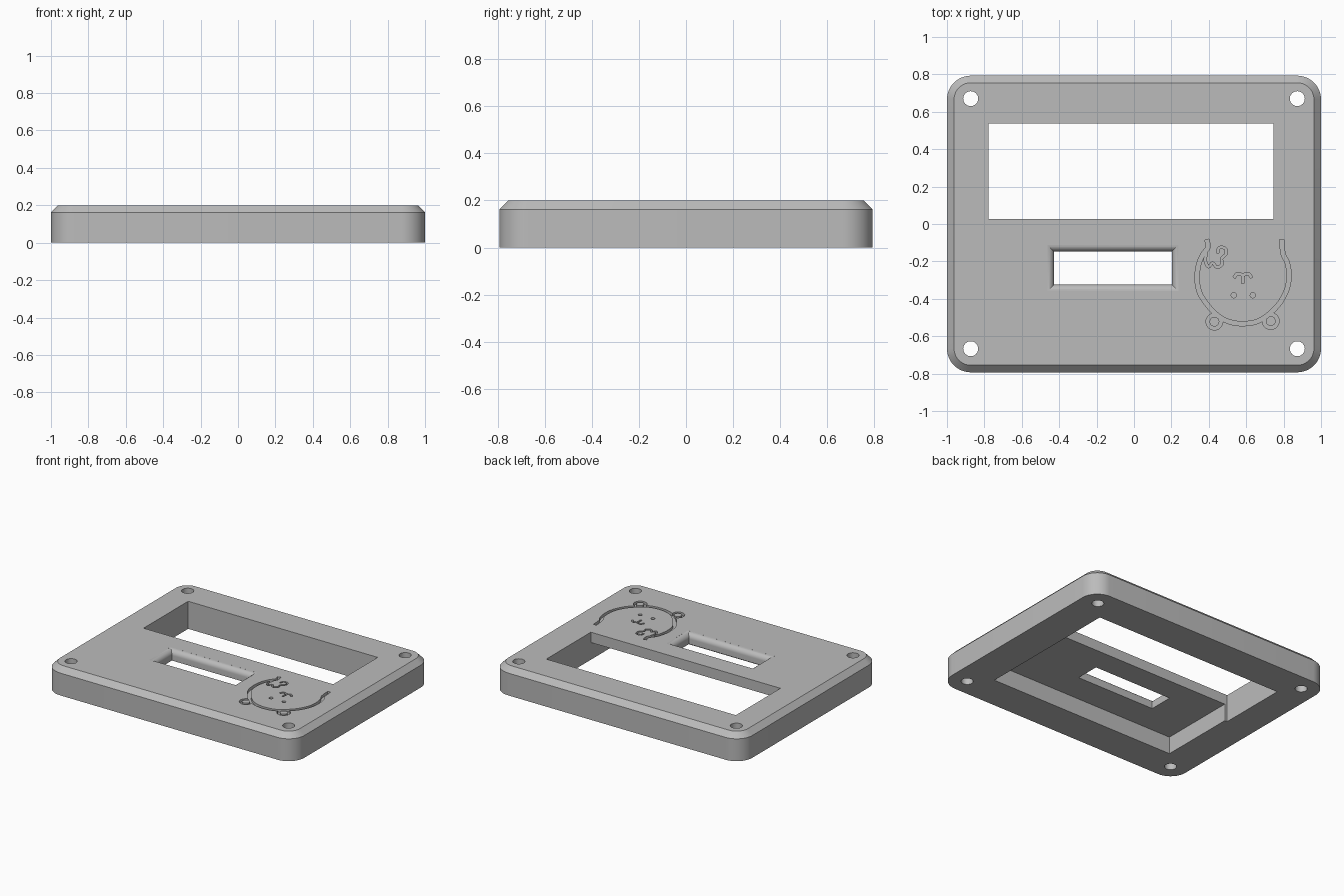
import bpy, bmesh, math
from mathutils import Vector

if "Cube" in bpy.data.objects:
    bpy.data.objects.remove(bpy.data.objects["Cube"], do_unlink=True)

grey = bpy.data.materials.new("plain grey")
grey.use_nodes = True
grey.diffuse_color = (0.5, 0.5, 0.5, 1)
grey.node_tree.nodes["Principled BSDF"].inputs["Base Color"].default_value = (0.5, 0.5, 0.5, 1)

HEIGHT, CHAMFER = 0.2, 0.038
GROOVE_DEPTH = 0.02


def loft(name, rings, closed=False):
    """Solid through matching rings of points; closed joins last ring to first."""
    bm = bmesh.new()
    loops = [[bm.verts.new(p) for p in ring] for ring in rings]
    n = len(loops[0])
    pairs = list(zip(loops, loops[1:]))
    if closed:
        pairs.append((loops[-1], loops[0]))
    for a, b in pairs:
        for i in range(n):
            j = (i + 1) % n
            bm.faces.new((a[i], a[j], b[j], b[i]))
    if not closed:
        bm.faces.new(loops[0])
        bm.faces.new(loops[-1])
    bmesh.ops.recalc_face_normals(bm, faces=bm.faces)
    mesh = bpy.data.meshes.new(name)
    bm.to_mesh(mesh)
    bm.free()
    mesh.materials.append(grey)
    ob = bpy.data.objects.new(name, mesh)
    bpy.context.collection.objects.link(ob)
    return ob


def rect(x0, x1, y0, y1, z, grow=0.0):
    return [(x0 - grow, y0 - grow, z), (x1 + grow, y0 - grow, z),
            (x1 + grow, y1 + grow, z), (x0 - grow, y1 + grow, z)]


def circle(x, y, r, z, n=32):
    return [(x + r * math.cos(2 * math.pi * i / n), y + r * math.sin(2 * math.pi * i / n), z)
            for i in range(n)]


def rounded(hx, hy, r, z, n=12):
    pts = []
    for k, (sx, sy) in enumerate(((1, 1), (-1, 1), (-1, -1), (1, -1))):
        for i in range(n + 1):
            a = math.pi / 2 * (k + i / n)
            pts.append((sx * (hx - r) + r * math.cos(a), sy * (hy - r) + r * math.sin(a), z))
    return pts


def cut(cutter):
    cutter.hide_render = True
    mod = plate.modifiers.new("cut", "BOOLEAN")
    mod.operation = "DIFFERENCE"
    mod.solver = "EXACT"
    mod.use_self = True
    mod.object = cutter
    bpy.context.view_layer.objects.active = plate
    bpy.ops.object.modifier_apply(modifier=mod.name)
    bpy.data.objects.remove(cutter, do_unlink=True)


def smooth_path(pts, steps=4):
    """Catmull-Rom curve through the points."""
    p = [Vector(q) for q in pts]
    p = [2 * p[0] - p[1]] + p + [2 * p[-1] - p[-2]]
    out = []
    for a, b, c, d in zip(p, p[1:], p[2:], p[3:]):
        for s in range(steps):
            t = s / steps
            out.append(0.5 * (2 * b + (c - a) * t + (2 * a - 5 * b + 4 * c - d) * t * t
                              + (3 * b - a - 3 * c + d) * t ** 3))
    return out + [p[-2]]


def groove(pts, width):
    """Cut a narrow channel into the top face along a path."""
    path = smooth_path(pts)
    rings = []
    for i, p in enumerate(path):
        d = path[min(i + 1, len(path) - 1)] - path[max(i - 1, 0)]
        n = Vector((-d.y, d.x)).normalized() * width / 2
        lo, hi = HEIGHT - GROOVE_DEPTH, HEIGHT + 0.03
        a, b = p + n, p - n
        rings.append([(a.x, a.y, lo), (b.x, b.y, lo), (b.x, b.y, hi), (a.x, a.y, hi)])
    cut(loft("groove_cutter", rings))


# Rounded plate with chamfered top rim
plate = loft("cover_plate", [
    rounded(1.0, 0.793, 0.127, 0),
    rounded(1.0, 0.793, 0.127, HEIGHT - CHAMFER),
    rounded(1.0 - CHAMFER, 0.793 - CHAMFER, 0.127 - CHAMFER, HEIGHT)])

# Display window, and the pocket under the front half
win = (-0.777, 0.745, 0.027, 0.538)
cut(loft("window_cutter", [rect(*win, -0.1), rect(*win, 0.3)]))
pocket = (-0.757, 0.745, -0.54, 0.1)
cut(loft("pocket_cutter", [rect(*pocket, -0.1), rect(*pocket, 0.125)]))

# Button slot with rounded-over top edge
slot, R = (-0.428, 0.203, -0.324, -0.147), 0.038
rings = [rect(*slot, 0.05)]
for i in range(9):
    t = math.radians(84) * i / 8
    rings.append(rect(*slot, HEIGHT - R + R * math.sin(t), R * (1 - math.cos(t))))
rings.append(rect(*slot, 0.3, R * (1 - math.cos(t))))
cut(loft("slot_cutter", rings))

# Corner screw holes
for x in (-0.873, 0.873):
    for y in (-0.667, 0.67):
        cut(loft("screw_cutter", [circle(x, y, 0.04, -0.1), circle(x, y, 0.04, 0.3)]))

# Engraved animal face: head outline
groove([(0.39, -0.083), (0.395, -0.125), (0.367, -0.165), (0.345, -0.22), (0.337, -0.295),
        (0.35, -0.365), (0.383, -0.42), (0.425, -0.47), (0.475, -0.508), (0.53, -0.528),
        (0.587, -0.533), (0.65, -0.524), (0.705, -0.495), (0.763, -0.442), (0.80, -0.388),
        (0.824, -0.325), (0.828, -0.255), (0.817, -0.20), (0.797, -0.16), (0.79, -0.083)], 0.023)

# Ears
for x, y in ((0.43, -0.522), (0.731, -0.519)):
    lo, hi = HEIGHT - GROOVE_DEPTH, HEIGHT + 0.03
    cut(loft("ear_cutter", [circle(x, y, 0.026, lo), circle(x, y, 0.045, lo),
                            circle(x, y, 0.045, hi), circle(x, y, 0.026, hi)], closed=True))

# Eyes
for x in (0.533, 0.635):
    cut(loft("eye_cutter", [circle(x, -0.381, 0.014, HEIGHT - GROOVE_DEPTH, 16),
                            circle(x, -0.381, 0.014, HEIGHT + 0.03, 16)]))

# Muzzle: curved mouth and short stem
groove([(0.535, -0.287), (0.553, -0.265), (0.582, -0.272), (0.611, -0.265), (0.629, -0.287)], 0.014)
groove([(0.582, -0.27), (0.582, -0.292), (0.581, -0.318)], 0.014)

# Small curled tuft beside the head
groove([(0.388, -0.15), (0.381, -0.195), (0.398, -0.229), (0.421, -0.208), (0.443, -0.232),
        (0.472, -0.215), (0.468, -0.185), (0.492, -0.16), (0.487, -0.13), (0.455, -0.127),
        (0.446, -0.157)], 0.013)

# Smooth rounded corners, keep hard edges
bpy.ops.object.select_all(action="DESELECT")
plate.select_set(True)
bpy.context.view_layer.objects.active = plate
bpy.ops.object.shade_smooth_by_angle(angle=math.radians(30))
